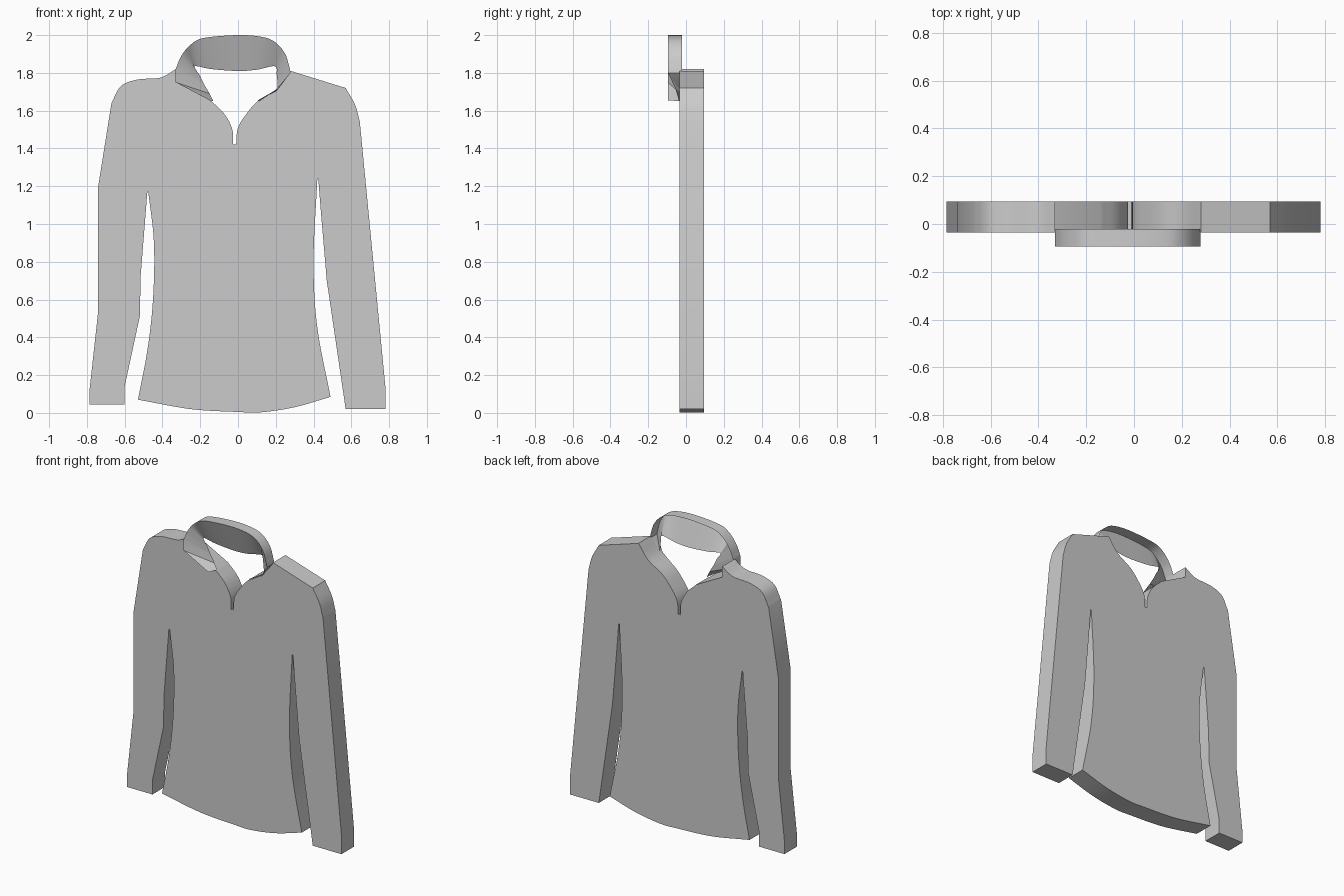
import bpy
import bmesh
import math
from mathutils import Vector

default_cube = bpy.data.objects.get("Cube")
if default_cube:
    bpy.data.objects.remove(default_cube, do_unlink=True)

# One plain grey cloth colour
grey = (.6, .6, .6, 1)
cloth = bpy.data.materials.new("grey_cloth")
cloth.use_nodes = True
cloth.diffuse_color = grey
cloth.node_tree.nodes["Principled BSDF"].inputs["Base Color"].default_value = grey


def smooth_path(points, steps=6):
    """Run a Catmull-Rom curve through the points."""
    pts = [Vector(p) for p in points]
    ends = [pts[0] * 2 - pts[1]] + pts + [pts[-1] * 2 - pts[-2]]
    path = []
    for a, b, c, d in zip(ends, ends[1:], ends[2:], ends[3:]):
        for i in range(steps):
            t = i / steps
            path.append((b * 2 + (c - a) * t
                         + (a * 2 - b * 5 + c * 4 - d) * t ** 2
                         + (b * 3 - a - c * 3 + d) * t ** 3) / 2)
    path.append(pts[-1])
    return path


def straight_path(points):
    return [Vector(p) for p in points]


def join_paths(*paths):
    """Chain paths into one loop, dropping repeated corners."""
    loop = []
    for point in (p for path in paths for p in path):
        if not loop or (point - loop[-1]).length > .002:
            loop.append(point)
    if (loop[0] - loop[-1]).length < .002:
        loop.pop()
    return loop


def add_object(name, bm):
    mesh = bpy.data.meshes.new(name)
    bm.to_mesh(mesh)
    bm.free()
    mesh.materials.append(cloth)
    obj = bpy.data.objects.new(name, mesh)
    bpy.context.collection.objects.link(obj)
    bpy.ops.object.select_all(action="DESELECT")
    obj.select_set(True)
    bpy.context.view_layer.objects.active = obj
    bpy.ops.object.shade_smooth_by_angle(angle=math.radians(25))
    return obj


def extrude_outline(name, outline, front, back):
    """Make a flat slab from an outline in the front plane."""
    bm = bmesh.new()
    face = bm.faces.new([bm.verts.new((p.x, front, p.y)) for p in outline])
    result = bmesh.ops.extrude_face_region(bm, geom=[face], use_keep_orig=True)
    moved = [v for v in result["geom"] if isinstance(v, bmesh.types.BMVert)]
    bmesh.ops.translate(bm, verts=moved, vec=(0, back - front, 0))
    bmesh.ops.recalc_face_normals(bm, faces=bm.faces)
    return add_object(name, bm)


# Shirt body with both sleeves, going round from the hem
hem = smooth_path([(-.53, .07), (-.25, .02), (0, .005), (.12, .003), (.3, .03), (.49, .085)])
left_side = smooth_path([(.49, .085), (.42, .45), (.4, .8), (.42, 1.24)])
left_sleeve = straight_path([(.425, 1.24), (.44, 1.05), (.47, .7), (.57, .02),
                             (.78, .02), (.78, .14), (.645, 1.54)])
left_shoulder = smooth_path([(.645, 1.54), (.62, 1.63), (.57, 1.72)])
left_neck = smooth_path([(.28, 1.81), (.21, 1.72), (.11, 1.655), (.05, 1.59),
                         (0, 1.51), (-.01, 1.42)])
right_neck = smooth_path([(-.025, 1.42), (-.03, 1.5), (-.07, 1.58), (-.14, 1.65)])
right_collar_seat = straight_path([(-.33, 1.75), (-.33, 1.82)])
right_shoulder = smooth_path([(-.33, 1.82), (-.41, 1.775), (-.53, 1.765),
                              (-.62, 1.73), (-.67, 1.64)])
right_sleeve = straight_path([(-.74, 1.2), (-.74, .54), (-.785, .13), (-.785, .045),
                              (-.6, .045), (-.6, .14), (-.52, .51), (-.515, .73),
                              (-.48, 1.17)])
right_side = smooth_path([(-.475, 1.17), (-.445, .9), (-.45, .6), (-.48, .33), (-.53, .07)])
shirt_outline = join_paths(hem, left_side, left_sleeve, left_shoulder, left_neck,
                           right_neck, right_collar_seat, right_shoulder,
                           right_sleeve, right_side)
extrude_outline("shirt_body", shirt_outline, -.035, .095)


# Collar: an outer band, and a lining that slopes back from its front edge
COLLAR_FRONT, COLLAR_BACK, LINING_BACK = -.095, -.02, -.03


def add_collar(name, outer, inner, front_depths):
    bm = bmesh.new()
    rows = []
    for o, i, front in zip(outer, inner, front_depths):
        rows.append([bm.verts.new((o.x, COLLAR_BACK, o.y)),
                     bm.verts.new((o.x, front, o.y)),
                     bm.verts.new((i.x, LINING_BACK, i.y))])
    for row, following in zip(rows, rows[1:]):
        for k in range(2):
            bm.faces.new((row[k], row[k + 1], following[k + 1], following[k]))
    bmesh.ops.recalc_face_normals(bm, faces=bm.faces)
    return add_object(name, bm)


right_flap_outer = straight_path([(-.15, 1.655), (-.33, 1.75), (-.33, 1.82)])
right_flap_inner = straight_path([(-.13, 1.65), (-.15, 1.69), (-.18, 1.74)])
arch_outer = smooth_path([(-.33, 1.82), (-.3, 1.89), (-.25, 1.95), (-.18, 1.985), (0, 2),
                          (.13, 1.99), (.2, 1.96), (.25, 1.9), (.275, 1.82)])
arch_inner = smooth_path([(-.18, 1.74), (-.205, 1.79), (-.23, 1.835), (-.14, 1.82), (0, 1.81),
                          (.1, 1.817), (.195, 1.835), (.205, 1.79), (.21, 1.74)])
left_flap_outer = straight_path([(.278, 1.8), (.21, 1.715), (.11, 1.65)])
left_flap_inner = straight_path([(.21, 1.72), (.2, 1.7), (.105, 1.655)])

collar_outer = right_flap_outer + arch_outer[1:] + left_flap_outer
collar_inner = right_flap_inner + arch_inner[1:] + left_flap_inner
depths = [COLLAR_FRONT] * (len(collar_outer) - 2) + [-.055, -.037]
add_collar("collar", collar_outer, collar_inner, depths)
